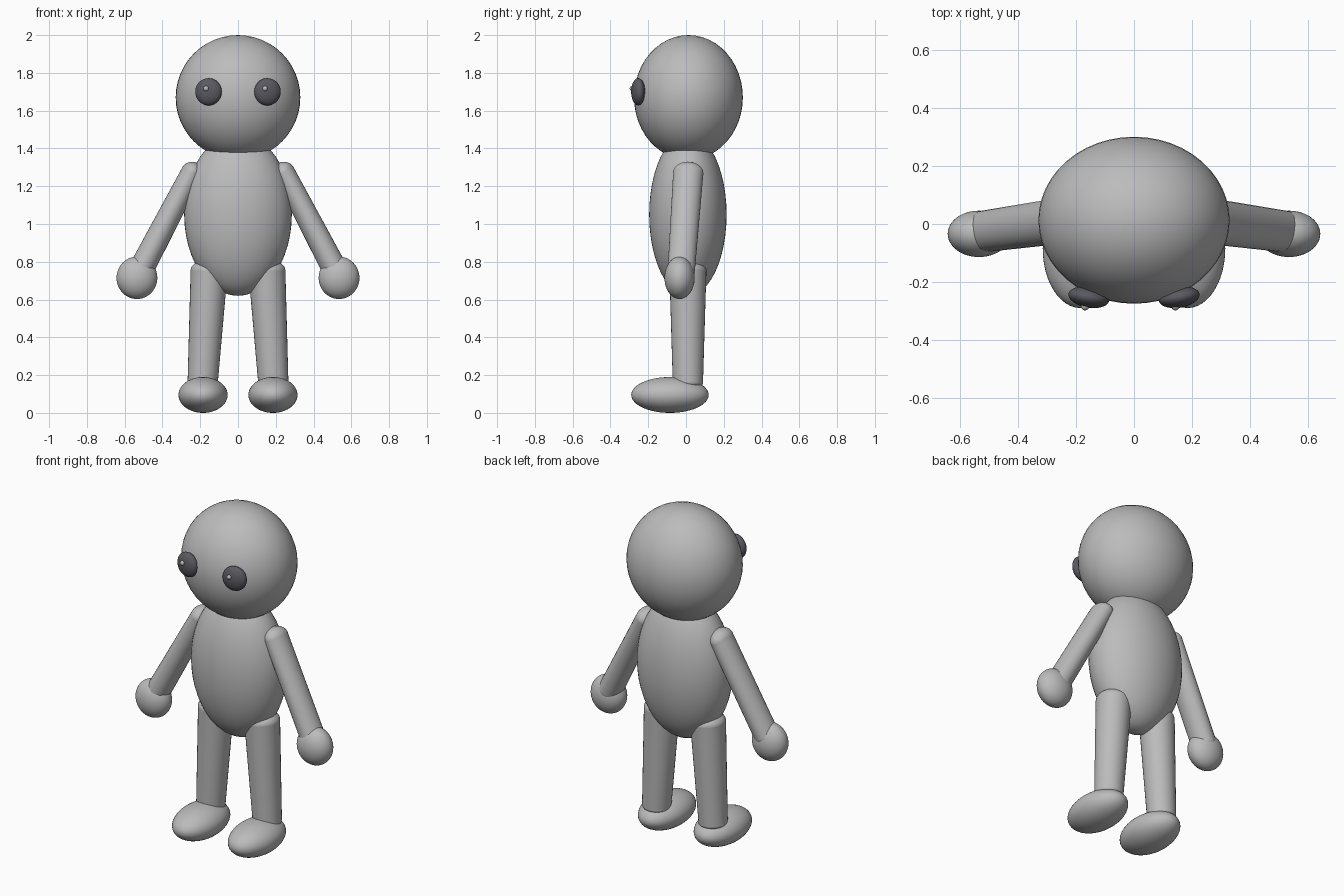
import bpy, bmesh
from mathutils import Matrix, Vector

cube = bpy.data.objects.get("Cube")
if cube:
    bpy.data.objects.remove(cube, do_unlink=True)


def material(name, color):
    mat = bpy.data.materials.new(name)
    mat.use_nodes = True
    mat.diffuse_color = (*color, 1)
    mat.node_tree.nodes["Principled BSDF"].inputs["Base Color"].default_value = (*color, 1)
    return mat


GREY = material("soft_grey", (0.5, 0.5, 0.5))
DARK = material("dark_eye", (0.1, 0.1, 0.118))


def finish(name, bm, mat):
    bmesh.ops.recalc_face_normals(bm, faces=bm.faces)
    mesh = bpy.data.meshes.new(name)
    bm.to_mesh(mesh)
    bm.free()
    mesh.materials.append(mat)
    obj = bpy.data.objects.new(name, mesh)
    bpy.context.collection.objects.link(obj)
    bpy.ops.object.select_all(action="DESELECT")
    obj.select_set(True)
    bpy.context.view_layer.objects.active = obj
    bpy.ops.object.shade_smooth_by_angle()
    return obj


def ellipsoid(name, center, radii, mat=GREY, rotation=Matrix()):
    bm = bmesh.new()
    matrix = Matrix.Translation(center) @ rotation @ Matrix.Diagonal((*radii, 1))
    bmesh.ops.create_uvsphere(bm, u_segments=48, v_segments=24, radius=1, matrix=matrix)
    return finish(name, bm, mat)


def limb(name, start, end, start_radii, end_radii):
    """Tapered oval tube with a rounded joint at each end."""
    start, end = Vector(start), Vector(end)
    w = (end - start).normalized()
    u = Vector((0, 1, 0)).cross(w).normalized()
    v = w.cross(u)
    frame = Matrix((u, v, w)).transposed()
    bm = bmesh.new()
    bmesh.ops.create_cone(bm, cap_ends=True, segments=32, radius1=1, radius2=1, depth=2)
    for vert in bm.verts:
        center, radii = (start, start_radii) if vert.co.z < 0 else (end, end_radii)
        vert.co = center + frame @ Vector((vert.co.x * radii[0], vert.co.y * radii[1], 0))
    finish(name, bm, GREY)
    ellipsoid(name + "_upper_joint", start, start_radii, rotation=frame.to_4x4())
    ellipsoid(name + "_lower_joint", end, end_radii, rotation=frame.to_4x4())


# Head and body
ellipsoid("head", (0, 0.013, 1.67), (0.33, 0.288, 0.33))
ellipsoid("body", (0, 0.01, 1.05), (0.285, 0.205, 0.43))

for side, s in (("left", 1), ("right", -1)):
    # Arm and hand
    limb(side + "_arm", (s * 0.245, 0.012, 1.27), (s * 0.515, -0.025, 0.755),
         (0.058, 0.08, 0.06), (0.067, 0.072, 0.06))
    ellipsoid(side + "_hand", (s * 0.535, -0.034, 0.715), (0.108, 0.08, 0.112))

    # Leg and foot
    limb(side + "_leg", (s * 0.153, 0.01, 0.75), (s * 0.187, 0.01, 0.16),
         (0.098, 0.098, 0.06), (0.08, 0.08, 0.04))
    ellipsoid(side + "_foot", (s * 0.185, -0.085, 0.095), (0.13, 0.205, 0.095))

    # Eye with its small highlight bead
    turn = Matrix.Rotation(s * 0.17, 4, "Z")
    ellipsoid(side + "_eye", (s * 0.156, -0.253, 1.7), (0.071, 0.036, 0.072), DARK, turn)
    ellipsoid(side + "_eye_highlight", (s * 0.156 - 0.013, -0.284, 1.717),
              (0.014, 0.014, 0.014))
